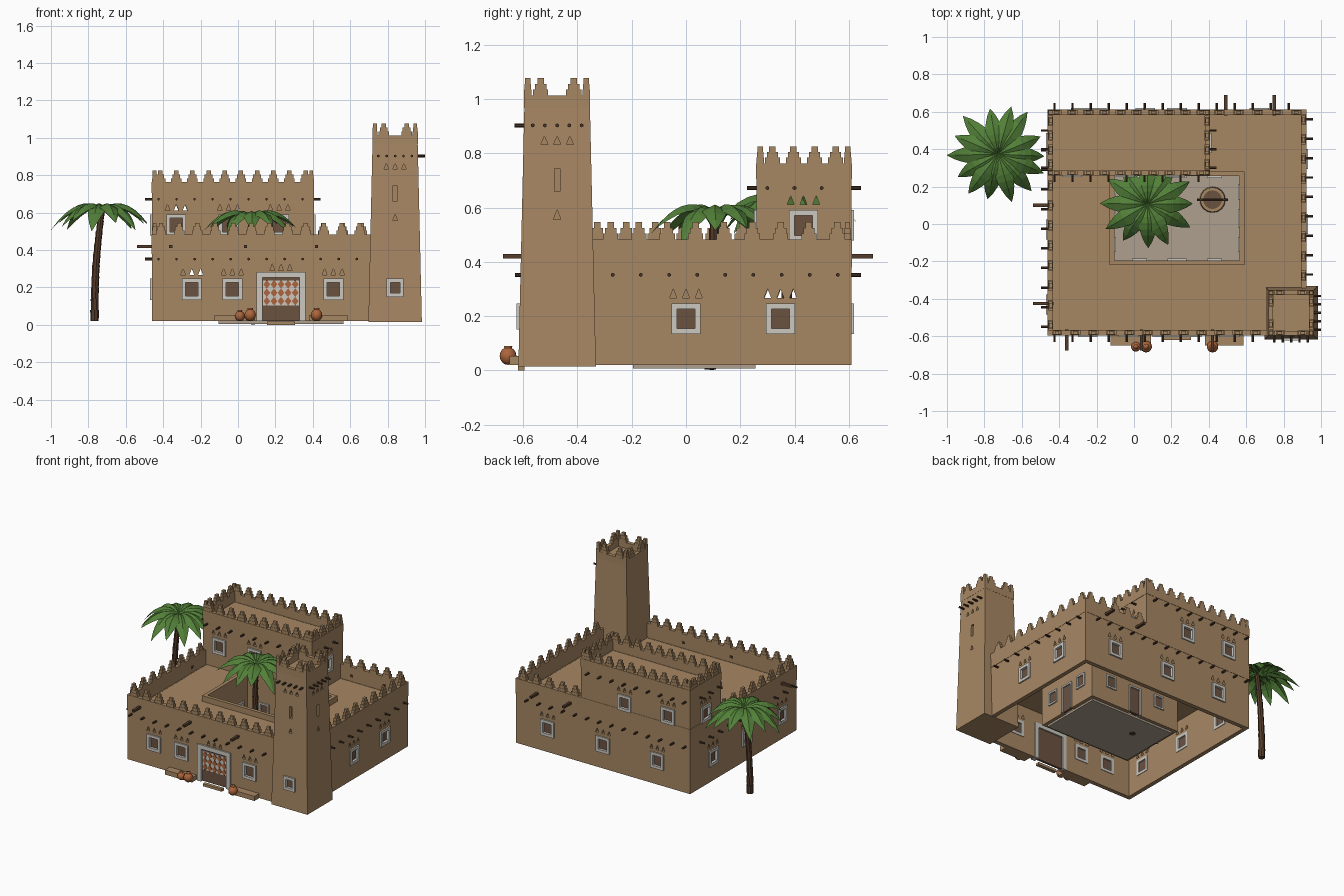
import bpy, bmesh, math, random
from mathutils import Matrix, Vector

random.seed(4)
if "Cube" in bpy.data.objects:
    bpy.data.objects.remove(bpy.data.objects["Cube"])


def material(name, r, g, b):
    m = bpy.data.materials.new(name)
    m.use_nodes = True
    m.diffuse_color = (r, g, b, 1)
    m.node_tree.nodes["Principled BSDF"].inputs["Base Color"].default_value = (r, g, b, 1)
    return m


MUD = material("mud_plaster", .39, .245, .127)
LIME = material("white_lime", .6, .58, .53)
SHUTTER = material("shutter_wood", .147, .084, .051)
BEAM = material("dark_beam", .06, .032, .017)
BARK = material("palm_bark", .09, .045, .024)
CLAY = material("terracotta", .42, .13, .045)
LEAF = material("palm_green", .085, .215, .04)
STONE = material("courtyard_stone", .42, .35, .27)

parts = {}


def part(name, mat):
    if name not in parts:
        parts[name] = (bmesh.new(), mat)
    return parts[name][0]


def box(bm, lo, hi, M=Matrix()):
    lo, hi = Vector(lo), Vector(hi)
    bmesh.ops.create_cube(bm, size=1, matrix=M @ Matrix.Translation((lo + hi) / 2)
                          @ Matrix.Diagonal((*(hi - lo), 1)))


def ring(bm, outer, inner, z0, z1):
    """Rectangular wall ring; rectangles are x0, y0, x1, y1."""
    loops = []
    for (x0, y0, x1, y1), z in ((outer, z0), (outer, z1), (inner, z1), (inner, z0)):
        loops.append([bm.verts.new((x, y, z)) for x, y in ((x0, y0), (x1, y0), (x1, y1), (x0, y1))])
    for a, b in zip(loops, loops[1:] + loops[:1]):
        for i in range(4):
            j = (i + 1) % 4
            bm.faces.new((a[i], a[j], b[j], b[i]))


def inset(r, t):
    return (r[0] + t, r[1] + t, r[2] - t, r[3] - t)


def prism(bm, pts, M, y0, y1):
    """Extrude an x-z outline along local y."""
    a = [bm.verts.new(M @ Vector((x, y0, z))) for x, z in pts]
    b = [bm.verts.new(M @ Vector((x, y1, z))) for x, z in pts]
    bm.faces.new(a)
    bm.faces.new(b[::-1])
    for i in range(len(pts)):
        j = (i + 1) % len(pts)
        bm.faces.new((a[j], a[i], b[i], b[j]))


def cone(bm, a, b, r0, r1, seg=8):
    a, b = Vector(a), Vector(b)
    rot = (b - a).to_track_quat('Z', 'Y').to_matrix().to_4x4()
    bmesh.ops.create_cone(bm, cap_ends=True, segments=seg, radius1=r0, radius2=r1,
                          depth=(b - a).length, matrix=Matrix.Translation((a + b) / 2) @ rot)


TURN = {"front": 0, "right": 90, "back": 180, "left": 270}


def at(side, plane, u):
    """Frame on a wall: local -y points out of it, u is the place along it."""
    p = (u, plane, 0) if side in ("front", "back") else (plane, u, 0)
    return Matrix.Translation(p) @ Matrix.Rotation(math.radians(TURN[side]), 4, 'Z')


cutter = part("cutter", MUD)


def vents(M, z, h=.033, gap=.047, n=3):
    for i in range(n):
        x = (i - (n - 1) / 2) * gap
        prism(cutter, ((x - .013, z), (x + .013, z), (x, z + h)), M, -.045, .045)


def opening(M, z0, z1, w, t=.02, sill=True, name="window"):
    """Cut an opening and fit a lime frame and a set-back wooden panel."""
    f, s, h = part(name + "_frames", LIME), part(name + "_panels", SHUTTER), w / 2
    low = z0 + t if sill else z0
    box(cutter, (-h + t * .8, -.045, low - .004), (h - t * .8, .045, z1 - t * .8), M)
    for sx in (-1, 1):
        xs = sorted((sx * h, sx * (h - t)))
        box(f, (xs[0], -.01, z0), (xs[1], .034, z1), M)
    box(f, (-h + t, -.01, z1 - t), (h - t, .034, z1), M)
    if sill:
        box(f, (-h + t, -.01, z0), (h - t, .034, z0 + t), M)
    box(s, (-h + t, .008, low), (h - t, .024, z1 - t), M)


def pegs(side, plane, us, z, out=.036):
    for u in us:
        M = at(side, plane, u)
        cone(part("roof_beam_ends", BEAM), M @ Vector((0, .02, z)), M @ Vector((0, -out, z)), .0075, .0075, 6)


def merlons(side, plane, u0, u1, n, z, name):
    """Row of stepped battlements between u0 and u1."""
    for i in range(n):
        M = at(side, plane, u0 + (u1 - u0) * (i + .5) / n)
        for k, w in enumerate((.028, .021, .012)):
            box(part(name, MUD), (-w, .001 + k * .002, z + k * .021), (w, .027 - k * .002, z + k * .021 + .021), M)


def steps(a, b, n):
    return [a + (b - a) * i / (n - 1) for i in range(n)]


# Main walls, roof and parapet
X0, Y0, X1, Y1 = HOUSE = (-.46, -.595, .92, .61)
YARD = (-.105, -.195, .565, .257)
ring(part("main_walls", MUD), HOUSE, inset(HOUSE, .03), .02, .38)
ring(part("main_roof", MUD), inset(HOUSE, .02), inset(YARD, -.012), .362, .379)
ring(part("main_parapet", MUD), inset(HOUSE, -.002), inset(HOUSE, .026), .38, .483)
ring(part("courtyard_walls", MUD), inset(YARD, -.025), YARD, .02, .42)
box(part("courtyard_floor", STONE), (YARD[0], YARD[1], .006), (YARD[2], YARD[3], .022))

# Upper room
UX, UY = .405, .26
UPPER = (X0, UY, UX, Y1)
ring(part("upper_walls", MUD), UPPER, inset(UPPER, .028), .37, .705)
box(part("upper_roof", MUD), (X0 + .02, UY + .02, .685), (UX - .02, Y1 - .02, .703))
ring(part("upper_parapet", MUD), inset(UPPER, -.002), inset(UPPER, .026), .705, .763)

# Corner tower, tapering upward
TX, TY = .84, -.475
tower = part("tower", MUD)
box(tower, (TX - .143, TY - .143, .015), (TX + .143, TY + .143, .972))
for v in tower.verts:
    if v.co.z > .5:
        v.co.x = TX + (v.co.x - TX) * .845
        v.co.y = TY + (v.co.y - TY) * .845
TOP = (TX - .122, TY - .122, TX + .122, TY + .122)
ring(part("tower_parapet", MUD), TOP, inset(TOP, .026), .968, 1.014)

# Windows with vent triangles above
lower = [("front", Y0, (-.247, -.03, .51)), ("back", Y1, (.67, .23, -.2)),
         ("right", X1, (0, .348)), ("left", X0, (.35, -.03, -.43))]
upper = [("front", UY, (-.33, -.05, .22)), ("back", Y1, (.06, -.285)),
         ("right", UX, (.433,)), ("left", X0, (.433,))]
for walls, z in ((lower, .134), (upper, .478)):
    for side, plane, us in walls:
        for u in us:
            opening(at(side, plane, u), z, z + .113, .106)
            vents(at(side, plane, u), z + .133)

# Tower window, slits and vents
opening(at("front", TY - .139, TX), .15, .247, .09)
for side, plane in (("front", TY - .128), ("right", TX + .128)):
    M = at(side, plane, TX if side == "front" else TY)
    vents(M, .833, .03)
    vents(M, .557, .036, n=1)
    box(cutter, (-.01, -.045, .66), (.01, .022, .745), M)

# Front door with patterned panel and step
DOOR = at("front", Y0, .23)
opening(DOOR, .02, .283, .26, .03, False, "front_door")
vents(DOOR, .29, .035)
box(part("door_screen", LIME), (-.095, .003, .105), (.095, .008, .238), DOOR)
for i in range(5):
    for j in range(3):
        x, z = (i - 2) * .038, .127 + j * .045
        prism(part("door_diamonds", CLAY), ((x - .018, z), (x, z - .023), (x + .018, z), (x, z + .023)), DOOR, -.002, .003)
box(part("door_step", MUD), (.155, -.62, 0), (.305, Y0, .018))

# Courtyard doors and windows
for side, plane, mid, off in (("front", YARD[3], .23, .2), ("back", YARD[1], .23, .2),
                              ("left", YARD[2], .03, .14), ("right", YARD[0], .03, .14)):
    opening(at(side, plane, mid), .022, .215, .1, .012, False, "courtyard_door")
    for s in (-1, 1):
        opening(at(side, plane, mid + s * off), .13, .225, .08, .012)

# Beam ends and water spouts
pegs("front", Y0, steps(-.425, .635, 12), .352)
pegs("back", Y1, steps(-.425, .827, 14), .352)
pegs("right", X1, steps(-.27, .56, 9), .352)
pegs("left", X0, steps(-.55, .5, 11), .352)
for side, plane in (("front", UY), ("back", Y1)):
    pegs(side, plane, steps(-.425, .345, 9), .672)
for side, plane in (("right", UX), ("left", X0)):
    pegs(side, plane, (.3, .4, .5), .672)
pegs("front", TY - .122, steps(TX - .09, TX + .09, 5), .903)
pegs("right", TX + .122, steps(TY - .09, TY + .09, 5), .903, .038)
for side, plane, us in (("front", Y0, (-.36, .04, .42)), ("back", Y1, (.49, .75)), ("left", X0, (.1, -.425))):
    for u in us:
        box(part("water_spouts", BARK), (-.009, -.08, .412), (.009, .03, .428), at(side, plane, u))

# Battlements
merlons("front", Y0, X0, .70, 12, .483, "main_battlements")
merlons("right", X1, -.33, Y1, 9, .483, "main_battlements")
merlons("back", Y1, UX, X1, 5, .483, "main_battlements")
merlons("left", X0, Y0, UY, 8, .483, "main_battlements")
for side, plane in (("front", UY), ("back", Y1)):
    merlons(side, plane, X0, UX, 10, .763, "upper_battlements")
for side, plane in (("right", UX), ("left", X0)):
    merlons(side, plane, UY + .02, Y1 - .02, 4, .763, "upper_battlements")
for side, plane in (("front", TOP[1]), ("back", TOP[3])):
    merlons(side, plane, TOP[0], TOP[2], 2, 1.014, "tower_battlements")
for side, plane in (("right", TOP[2]), ("left", TOP[0])):
    merlons(side, plane, TOP[1], TOP[3], 2, 1.014, "tower_battlements")
for name, r, z in (("upper_battlements", UPPER, .763), ("tower_battlements", TOP, 1.014)):
    for x in (r[0] + .014, r[2] - .014):
        for y in (r[1] + .014, r[3] - .014):
            for k, w in enumerate((.014, .012, .01)):
                box(part(name, MUD), (x - w, y - w, z + k * .021), (x + w, y + w, z + k * .021 + .021))

# Benches and jars
for x0, x1 in ((-.125, .09), (.38, .585)):
    box(part("benches", MUD), (x0, -.65, .02), (x1, Y0, .053))
for x, s in ((.01, .85), (.065, 1), (.42, 1)):
    bm = part("jars", CLAY)
    bmesh.ops.create_uvsphere(bm, u_segments=14, v_segments=8, radius=.031 * s, matrix=Matrix.Translation(
        (x, -.656, .02 + .033 * s)) @ Matrix.Diagonal((1, 1, 1.06, 1)))
    cone(bm, (x, -.656, .02 + .058 * s), (x, -.656, .02 + .07 * s), .012 * s, .016 * s, 14)

# Well with a crossbar
WX, WY = .42, .13
cone(part("well_wall", MUD), (WX, WY, .02), (WX, WY, .09), .07, .066, 16)
cone(part("well_mouth", SHUTTER), (WX, WY, .088), (WX, WY, .092), .05, .05, 16)
for s in (-1, 1):
    cone(part("well_frame", BEAM), (WX + s * .062, WY, .02), (WX + s * .062, WY, .19), .007, .007, 6)
cone(part("well_frame", BEAM), (WX - .083, WY, .18), (WX + .083, WY, .18), .008, .008, 6)


# Palms: ringed trunk and folded, drooping fronds
def palm(name, base, crown, count, reach):
    base, crown, n = Vector(base), Vector(crown), 10
    path = [base.lerp(crown, i / n) - Vector((.012 * math.sin(math.pi * i / n), 0, 0)) for i in range(n + 1)]
    for i in range(n):
        cone(part(name + "_trunk", BARK), path[i], path[i + 1], .022 - .0007 * i, .0235 - .0007 * i)
    bm = part(name + "_fronds", LEAF)
    for k in range(count):
        M = Matrix.Translation(crown) @ Matrix.Rotation(math.tau * k / count + random.uniform(-.08, .08), 4, 'Z')
        length, drop, prev = reach * random.uniform(.88, 1.03), random.uniform(.23, .3), None
        for i in range(8):
            t = i / 7
            w = .006 + .042 * math.sin(math.pi * t ** .85) if i < 7 else .001
            z = .18 * t - drop * t * t
            row = [bm.verts.new(M @ Vector((length * t, s * w, z - abs(s) * w * .45))) for s in (-1, 0, 1)]
            if prev:
                for j in (0, 1):
                    bm.faces.new((prev[j], row[j], row[j + 1], prev[j + 1]))
            prev = row


palm("outer_palm", (-.767, .37, .02), (-.727, .373, .618), 14, .275)
palm("courtyard_palm", (.09, .09, .004), (.072, .105, .578), 12, .255)

# Turn the parts into objects
for name, (bm, mat) in parts.items():
    if not name.endswith("fronds"):
        bmesh.ops.recalc_face_normals(bm, faces=bm.faces)
    me = bpy.data.meshes.new(name)
    bm.to_mesh(me)
    bm.free()
    me.materials.append(mat)
    if name in ("jars",):
        me.shade_smooth()
    bpy.context.scene.collection.objects.link(bpy.data.objects.new(name, me))

# Cut the openings through the walls
cut = bpy.data.objects["cutter"]
cut.hide_render = True
for name in ("main_walls", "upper_walls", "courtyard_walls", "tower"):
    ob = bpy.data.objects[name]
    mod = ob.modifiers.new("openings", 'BOOLEAN')
    mod.object, mod.solver = cut, 'EXACT'
    result = bpy.data.meshes.new_from_object(ob.evaluated_get(bpy.context.evaluated_depsgraph_get()))
    ob.modifiers.clear()
    ob.data = result
bpy.data.objects.remove(cut)
